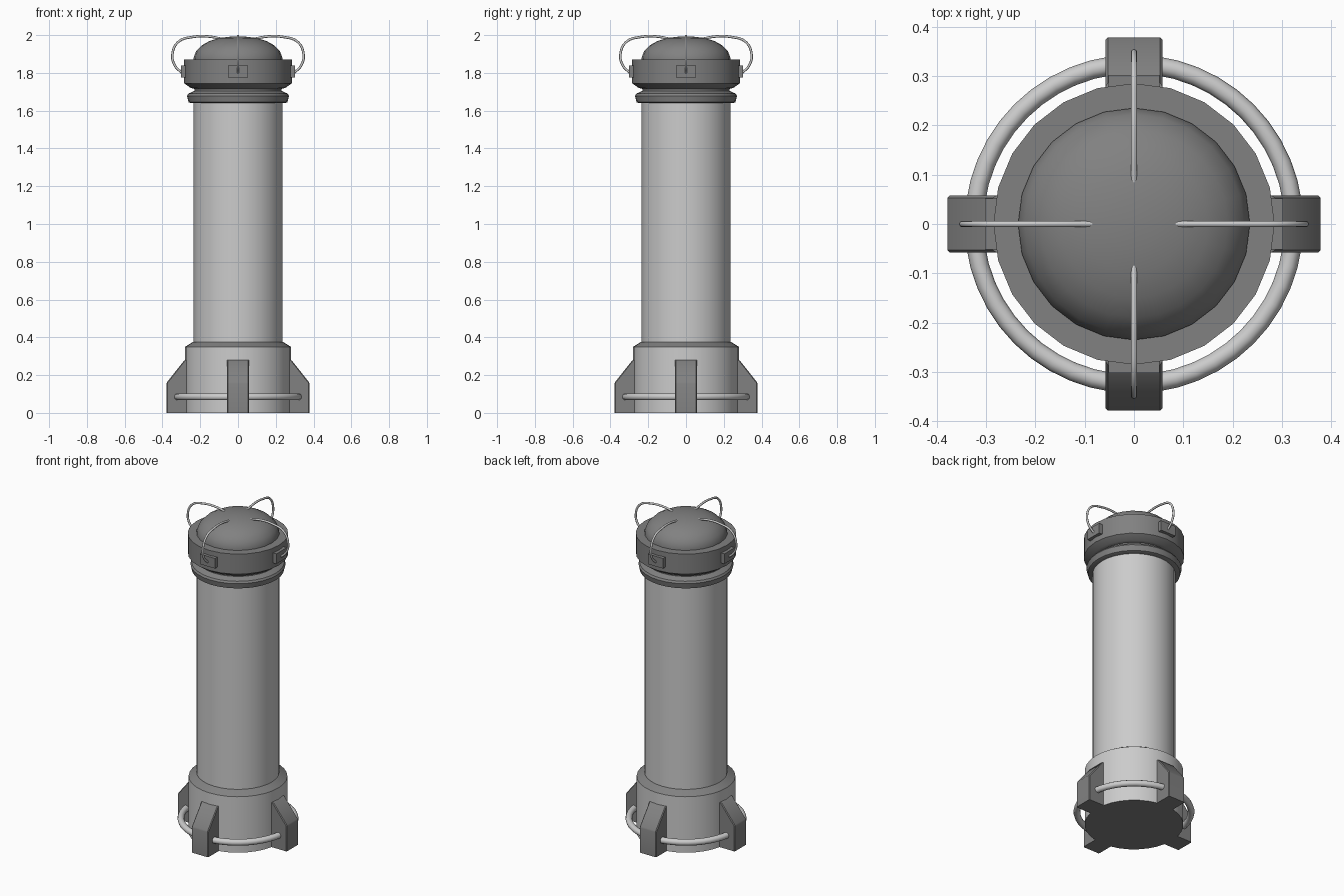
import bpy, bmesh
from math import pi, sin, cos
from mathutils import Matrix, Vector

if "Cube" in bpy.data.objects:
    bpy.data.objects.remove(bpy.data.objects["Cube"])

dark = bpy.data.materials.new("dark_grey")
dark.diffuse_color = (0.22, 0.22, 0.22, 1)
dark.use_nodes = True
dark.node_tree.nodes["Principled BSDF"].inputs["Base Color"].default_value = dark.diffuse_color
light = bpy.data.materials.new("light_grey")
light.diffuse_color = (0.8, 0.8, 0.8, 1)
light.use_nodes = True
light.node_tree.nodes["Principled BSDF"].inputs["Base Color"].default_value = light.diffuse_color


def finish(name, bm, mats=(), angle=30):
    bmesh.ops.recalc_face_normals(bm, faces=bm.faces)
    me = bpy.data.meshes.new(name)
    bm.to_mesh(me)
    bm.free()
    for mat in mats:
        me.materials.append(mat)
    ob = bpy.data.objects.new(name, me)
    bpy.context.collection.objects.link(ob)
    bpy.ops.object.select_all(action='DESELECT')
    ob.select_set(True)
    bpy.context.view_layer.objects.active = ob
    bpy.ops.object.shade_smooth_by_angle(angle=angle * pi / 180)
    return ob


def lathe(name, profile, sides, mats=(), second=lambda f: False):
    """Revolve (radius, z) points about z; faces passing `second` use material 1."""
    bm = bmesh.new()
    rings = []
    for r, z in profile:
        rings.append([bm.verts.new((r * cos(2 * pi * i / sides), r * sin(2 * pi * i / sides), z))
                      for i in range(sides)])
    for a, b in zip(rings, rings[1:]):
        for i in range(sides):
            j = (i + 1) % sides
            bm.faces.new((a[i], a[j], b[j], b[i]))
    bm.faces.new(rings[0][::-1])
    bm.faces.new(rings[-1])
    bm.normal_update()
    for f in bm.faces:
        f.material_index = int(second(f))
    return finish(name, bm, mats)


# Base (dark chamfer and underside), tube, collar, cap and dome
lathe("base", [(0.28, 0), (0.28, 0.35), (0.24, 0.375)], 32, (light, dark),
      lambda f: abs(f.normal.z) > 0.3)
lathe("tube", [(0.235, 0.3), (0.235, 1.66)], 32, (light,))
lathe("collar", [(0.25, 1.64), (0.262, 1.645), (0.27, 1.678), (0.263, 1.69),
                 (0.23, 1.705), (0.23, 1.72)], 32, (dark,))
lathe("cap", [(0.23, 1.715), (0.25, 1.72), (0.285, 1.745), (0.285, 1.87)], 24, (dark,))
dome = [(0.235, 1.86), (0.235, 1.88), (0.222, 1.915), (0.19, 1.947), (0.15, 1.969),
        (0.10, 1.984), (0.05, 1.991), (0.012, 1.993)]
lathe("dome", dome, 24, (dark,))

# Rail around the feet
bm = bmesh.new()
major, minor, n, m = 0.324, 0.019, 48, 10
grid = [[bm.verts.new(((major + minor * cos(2 * pi * j / m)) * cos(2 * pi * i / n),
                       (major + minor * cos(2 * pi * j / m)) * sin(2 * pi * i / n),
                       0.085 + minor * sin(2 * pi * j / m))) for j in range(m)] for i in range(n)]
for i in range(n):
    for j in range(m):
        bm.faces.new((grid[i][j], grid[(i + 1) % n][j],
                      grid[(i + 1) % n][(j + 1) % m], grid[i][(j + 1) % m]))
finish("foot_rail", bm, (light,), 60)

for k, side in enumerate(("right", "back", "left", "front")):
    rot = Matrix.Rotation(k * pi / 2, 4, 'Z')

    # Foot: sloped side profile extruded to its width
    bm = bmesh.new()
    outline = [(0.22, 0), (0.378, 0), (0.378, 0.16), (0.283, 0.28), (0.22, 0.28)]
    face = bm.faces.new([bm.verts.new((r, -0.058, z)) for r, z in outline])
    out = bmesh.ops.extrude_face_region(bm, geom=[face])
    bmesh.ops.translate(bm, vec=(0, 0.116, 0),
                        verts=[v for v in out["geom"] if isinstance(v, bmesh.types.BMVert)])
    edges = [e for e in bm.edges if all(v.co.x > 0.25 for v in e.verts)
             and max(v.co.z for v in e.verts) > 0.01]
    bmesh.ops.bevel(bm, geom=edges, offset=0.005, segments=1, affect='EDGES')
    bm.transform(rot)
    finish(side + "_foot", bm, (dark,))

    # Wire socket on the cap
    bm = bmesh.new()
    bmesh.ops.create_cube(bm, size=1, matrix=rot @ Matrix.Translation((0.277, 0, 1.808))
                          @ Matrix.Diagonal((0.05, 0.104, 0.063, 1)))
    finish(side + "_socket", bm, (dark,))

    # Wire looping from socket to dome
    cu = bpy.data.curves.new(side + "_wire", 'CURVE')
    cu.dimensions = '3D'
    cu.bevel_depth = 0.0065
    cu.bevel_resolution = 2
    cu.resolution_u = 5
    cu.use_fill_caps = True
    cu.materials.append(light)
    sp = cu.splines.new('BEZIER')
    path = [(0.29, 1.795), (0.335, 1.84), (0.347, 1.90), (0.315, 1.965),
            (0.24, 1.99), (0.16, 1.993), (0.075, 1.978)]
    sp.bezier_points.add(len(path) - 1)
    for p, (r, z) in zip(sp.bezier_points, path):
        p.co = rot @ Vector((r, 0, z))
        p.handle_left_type = p.handle_right_type = 'AUTO'
    wire = bpy.data.objects.new(side + "_wire", cu)
    bpy.context.collection.objects.link(wire)
